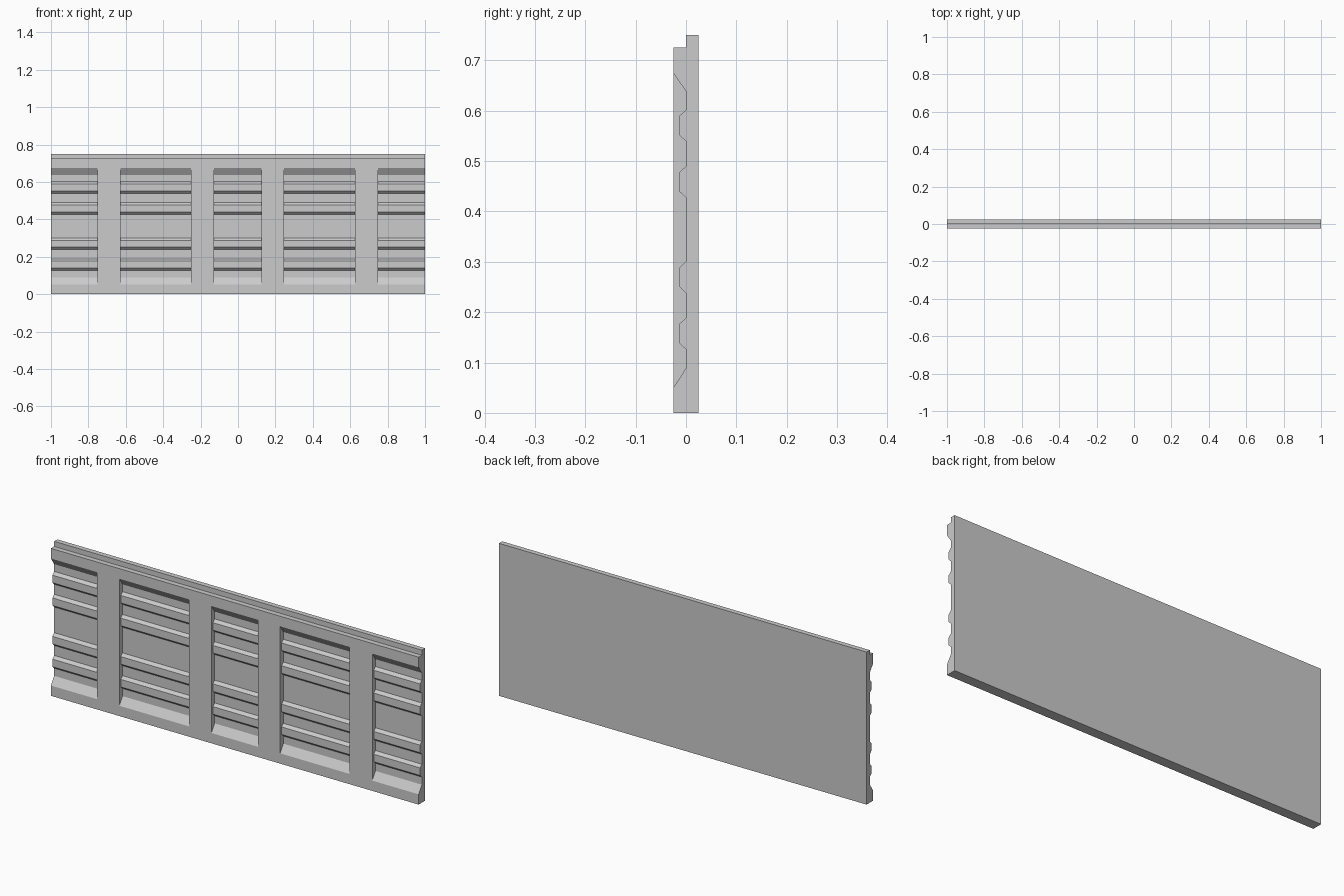
import bpy, bmesh

if "Cube" in bpy.data.objects:
    bpy.data.objects.remove(bpy.data.objects["Cube"])


def extrude_profile(bm, profile, x0, x1):
    """Extrude a closed (y, z) outline along x from x0 to x1."""
    face = bm.faces.new([bm.verts.new((x0, y, z)) for y, z in profile])
    ret = bmesh.ops.extrude_face_region(bm, geom=[face])
    verts = [g for g in ret["geom"] if isinstance(g, bmesh.types.BMVert)]
    bmesh.ops.translate(bm, verts=verts, vec=(x1 - x0, 0, 0))


def make_object(name, profile, spans):
    bm = bmesh.new()
    for x0, x1 in spans:
        extrude_profile(bm, profile, x0, x1)
    bmesh.ops.recalc_face_normals(bm, faces=bm.faces[:])
    mesh = bpy.data.meshes.new(name)
    bm.to_mesh(mesh)
    bm.free()
    obj = bpy.data.objects.new(name, mesh)
    bpy.context.collection.objects.link(obj)
    return obj


# Solid panel with the stepped top edge
F, B = -0.025, 0.025
panel = make_object(
    "wall_panel",
    [(F, 0), (B, 0), (B, 0.75), (0, 0.75), (0, 0.725), (F, 0.725)],
    [(-1, 1)])

# Recess outline: sloped sill, four bevelled slats, sloped lintel
RIB = -0.0135
recess = [(-0.05, 0.0125), (0, 0.0885)]
for z in (0.126, 0.238, 0.427, 0.539):
    recess += [(0, z), (RIB, z + 0.013), (RIB, z + 0.05), (0, z + 0.063)]
recess += [(0, 0.638), (-0.05, 0.712)]

# Five bays between the four posts; the end bays run off the panel
bays = [(-1.1, -0.75), (-0.628, -0.25), (-0.127, 0.125),
        (0.247, 0.625), (0.748, 1.1)]
cutter = make_object("bay_cutter", recess, bays)
cutter.hide_render = True
cutter.display_type = 'WIRE'

mod = panel.modifiers.new("bays", 'BOOLEAN')
mod.operation = 'DIFFERENCE'
mod.solver = 'EXACT'
mod.object = cutter
